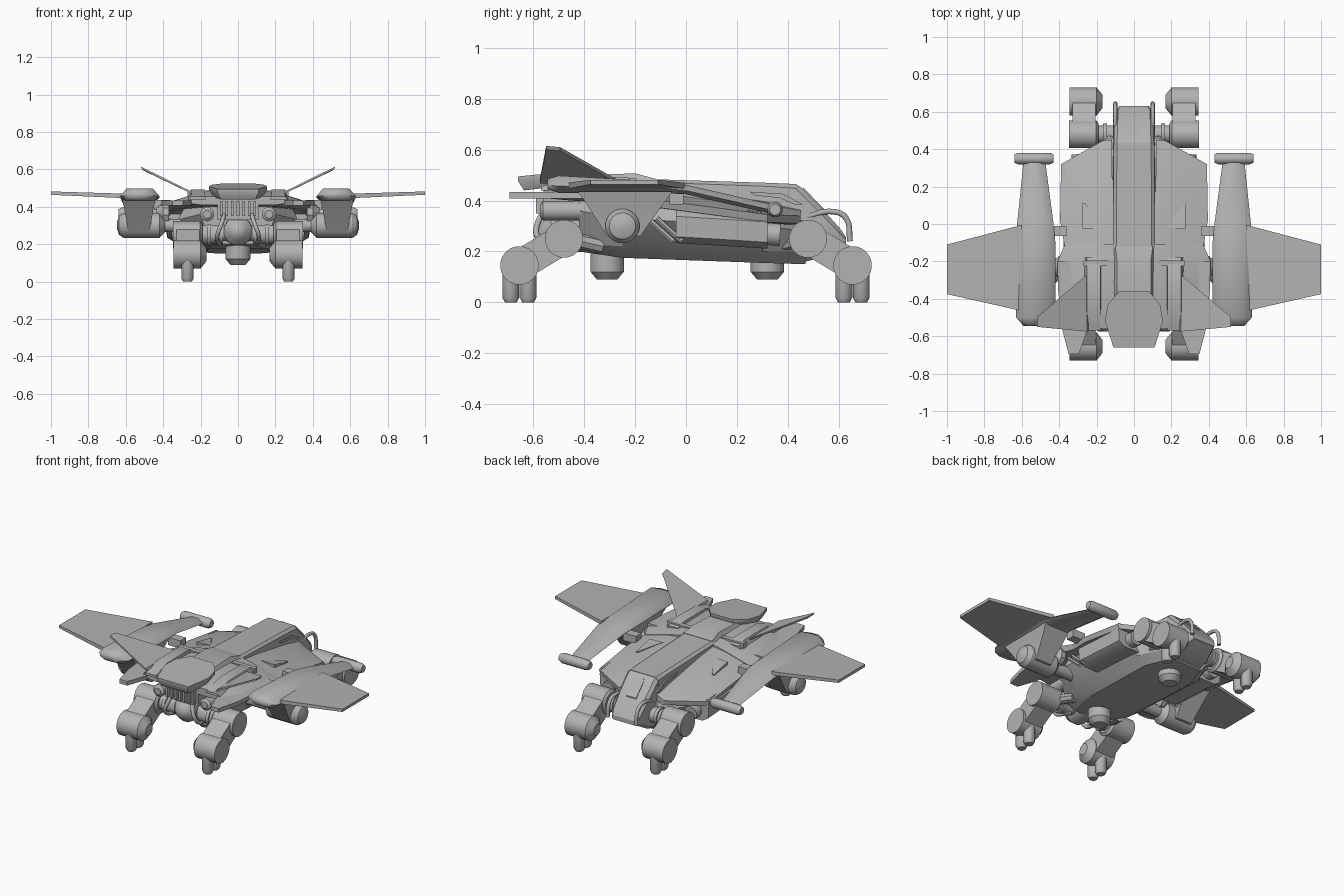
import bpy, bmesh, math
from mathutils import Vector

if "Cube" in bpy.data.objects:
    bpy.data.objects.remove(bpy.data.objects["Cube"])

metal = bpy.data.materials.new("plain grey")
metal.diffuse_color = (0.45, 0.45, 0.45, 1)
metal.use_nodes = True
metal.node_tree.nodes["Principled BSDF"].inputs["Base Color"].default_value = metal.diffuse_color


def finish(name, bm, mirror=False, angle=32):
    bmesh.ops.recalc_face_normals(bm, faces=bm.faces[:])
    me = bpy.data.meshes.new(name)
    bm.to_mesh(me)
    bm.free()
    me.materials.append(metal)
    me.shade_smooth()
    me.set_sharp_from_angle(angle=math.radians(angle))
    ob = bpy.data.objects.new(name, me)
    bpy.context.collection.objects.link(ob)
    if mirror:
        ob.modifiers.new("mirror", 'MIRROR')
    return ob


def loft(name, rings, mirror=False, angle=32):
    """Skin equal-length rings of 3D points and cap both ends."""
    bm = bmesh.new()
    vs = [[bm.verts.new(p) for p in ring] for ring in rings]
    n = len(vs[0])
    for a, b in zip(vs, vs[1:]):
        for i in range(n):
            j = (i + 1) % n
            bm.faces.new((a[i], a[j], b[j], b[i]))
    bm.faces.new(vs[0])
    bm.faces.new(vs[-1][::-1])
    return finish(name, bm, mirror, angle)


def hull(name, sections):
    """Symmetric body along y from half cross-sections (x, z), top to bottom."""
    return loft(name, [[(x, y, z) for x, z in half] +
                       [(-x, y, z) for x, z in reversed(half)] for y, half in sections], angle=22)


def turned(name, origin, axis, stations, seg=20, mirror=True):
    """Round part: stations are (distance along axis, radius)."""
    axis = Vector(axis).normalized()
    u = axis.orthogonal().normalized()
    v = axis.cross(u)
    rings = []
    for d, r in stations:
        c = Vector(origin) + axis * d
        rings.append([c + (u * math.cos(t) + v * math.sin(t)) * r
                      for t in (2 * math.pi * i / seg for i in range(seg))])
    return loft(name, rings, mirror)


def rod(name, a, b, r, seg=12, mirror=True):
    d = Vector(b) - Vector(a)
    return turned(name, a, d, [(0, r), (d.length, r)], seg, mirror)


def box(name, x, y, z, mirror=False):
    return loft(name, [[(x[0], q, z[0]), (x[1], q, z[0]), (x[1], q, z[1]), (x[0], q, z[1])]
                       for q in y], mirror)


def pipe(name, pts, r):
    for s in (-1, 1):
        cu = bpy.data.curves.new(name, 'CURVE')
        cu.dimensions = '3D'
        cu.bevel_depth, cu.bevel_resolution, cu.resolution_u = r, 2, 5
        sp = cu.splines.new('BEZIER')
        sp.bezier_points.add(len(pts) - 1)
        for bp, (x, y, z) in zip(sp.bezier_points, pts):
            bp.co = (s * x, y, z)
            bp.handle_left_type = bp.handle_right_type = 'AUTO'
        cu.use_fill_caps = True
        cu.materials.append(metal)
        bpy.context.collection.objects.link(bpy.data.objects.new(name, cu))


# Main body: lower hull, rear deck, raised spine, front deck and sloping tail
hull("lower_hull", [
    (-0.42, [(.18, .40), (.20, .36), (.16, .23), (.10, .20)]),
    (-0.25, [(.28, .41), (.32, .33), (.22, .22), (.16, .175)]),
    (0.30, [(.28, .34), (.31, .30), (.23, .20), (.17, .155)]),
    (0.47, [(.12, .32), (.15, .28), (.15, .20), (.11, .15)])])
hull("rear_deck", [
    (-0.13, [(.10, .462), (.20, .450), (.37, .405), (.36, .375), (.10, .37)]),
    (0.02, [(.10, .445), (.20, .430), (.395, .385), (.385, .355), (.10, .35)]),
    (0.32, [(.10, .395), (.20, .385), (.39, .345), (.38, .315), (.10, .31)]),
    (0.45, [(.10, .365), (.12, .360), (.16, .340), (.15, .310), (.10, .30)])])
hull("rear_spine", [
    (-0.13, [(.095, .484), (.112, .472), (.115, .40)]),
    (0.32, [(.092, .470), (.110, .456), (.118, .34)]),
    (0.435, [(.090, .465), (.108, .448), (.116, .32)])])
hull("front_deck", [
    (-0.56, [(.20, .455), (.25, .445), (.27, .42), (.20, .41)]),
    (-0.45, [(.15, .485), (.25, .465), (.38, .418), (.20, .40)]),
    (-0.20, [(.13, .480), (.25, .460), (.41, .415), (.38, .385)]),
    (-0.11, [(.12, .470), (.20, .452), (.37, .405), (.36, .375)])])
hull("front_spine", [
    (-0.42, [(.09, .50), (.12, .46)]), (-0.20, [(.09, .507), (.115, .46)]),
    (-0.12, [(.10, .486), (.11, .46)])])
hull("tail_slope", [
    (0.43, [(.090, .465), (.108, .445), (.115, .17), (.10, .155)]),
    (0.45, [(.090, .455), (.108, .430), (.115, .17), (.10, .155)]),
    (0.53, [(.088, .375), (.105, .350), (.11, .19), (.10, .175)]),
    (0.61, [(.085, .285), (.095, .265), (.09, .235), (.08, .220)]),
    (0.63, [(.070, .255), (.080, .248), (.08, .235), (.07, .228)])])
hull("tail_hatch", [
    (0.46, [(.025, .452), (.025, .43)]), (0.48, [(.033, .432), (.033, .41)]),
    (0.55, [(.033, .360), (.033, .34)])])
loft("spine_window", [[(x, y, z) for y, z in
                       ((.25, .435), (.38, .427), (.46, .385), (.43, .383), (.37, .41), (.27, .42))]
                      for x in (.105, .119)], True)

# Raised ridges, wedges and slots on the decks
loft("deck_ridge", [[(.17, y, .44), (.27, y, .44), (.25, y, z), (.18, y, z)]
                    for y, z in ((-.57, .455), (-.45, .492), (-.23, .492), (-.18, .47))], True)
box("ridge_step", (.11, .27), (-.225, -.195), (.44, .486), True)
loft("deck_wedge", [[(a, y, .37), (b, y, .37), (b, y, z), (a, y, z + .004)]
                    for y, a, b, z in ((-.025, .18, .275, .437), (.11, .26, .275, .408))], True)
loft("deck_slot", [[(.368, y, z), (.380, y, z), (.380, y, z - .02), (.368, y, z - .02)]
                   for y, z in ((.24, .362), (.32, .353))], True)

# Side engine housings with rear nozzles and brace struts
loft("engine_housing", [[(.20, y, .225 - d), (.34, y, .225 - d), (.38, y, .25 - d),
                         (.385, y, .33 - d), (.34, y, .37 - d), (.20, y, .37 - d)]
                        for y, d in ((-.04, -.008), (.10, .0), (.32, .014))], True)
rod("engine_nozzle", (.29, .30, .27), (.29, .37, .265), .045)
for k in (0, .035):
    rod("engine_brace", (.365, -.15 + k, .33), (.365, -.05 + k, .24), .011, 6)

# Flat head plate with tapered underside
outline = [(-.08, -.36), (.08, -.36), (.14, -.43), (.155, -.52),
           (.11, -.66), (-.11, -.66), (-.155, -.52), (-.14, -.43)]
loft("head_plate", [[(x * k, -.51 + (y + .51) * k, .525 + (y + .36) * .1 - d) for x, y in outline]
                    for k, d in ((1, 0), (1, .018), (.85, .055))])
box("neck_block", (-.11, .11), (-.56, -.35), (.33, .47))
for i in range(7):
    x = -.09 + i * .03
    box("neck_rib", (x - .007, x + .007), (-.59, -.55), (.35, .43))

# Front fenders over the legs
fender = [(.24, -.20), (.41, -.20), (.405, -.36), (.385, -.56), (.35, -.695), (.295, -.695),
          (.25, -.57)]
loft("fender", [[(x, y, z) for x, y in fender] for z in (.408, .434)], True)

# Front machinery: nose ball, twin barrels and hoses
turned("nose_ball", (0, -.50, .27), (0, 1, 0),
       [(-.085, .02), (-.07, .045), (-.03, .078), (.03, .08), (.12, .07)], 12, False)
turned("barrel", (.165, -.575, .36), (0, 1, 0), [(0, .022), (.012, .038), (.30, .038)], 16)
rod("front_crossbar", (-.22, -.48, .26), (.22, -.48, .26), .045, 12, False)
pipe("front_hose", [(.07, -.53, .38), (.085, -.58, .32), (.11, -.58, .25), (.10, -.46, .20)], .012)
pipe("tail_rail", [(.10, .46, .335), (.10, .59, .355), (.10, .63, .33), (.10, .645, .24)], .011)

# Slanted stabiliser fins
fin = [(.25, -.27, .482), (.515, -.495, .61), (.52, -.55, .615), (.25, -.575, .482)]
loft("stabiliser_fin", [[(x - d * .4, y, z - d) for x, y, z in fin] for d in (0, .014)], True)

# Wing booms, outer wings and tip tubes
boom = [(-.545, .47, .59, .445, .485), (-.50, .42, .63, .43, .498), (-.10, .42, .63, .43, .475),
        (0, .43, .625, .425, .462), (.34, .475, .59, .347, .385)]
loft("wing_boom", [[(a, y, lo * .6 + hi * .4), (a + .035, y, hi), (b - .035, y, hi),
                    (b, y, lo * .6 + hi * .4), (b - .03, y, lo), (a + .03, y, lo)]
                   for y, a, b, lo, hi in boom], True, 60)
loft("outer_wing", [[(x, f, z - t), (x, f, z + t), (x, r, z + t), (x, r, z - t)]
                    for x, f, r, z, t in ((.60, -.465, -.005, .458, .012),
                                          (1.0, -.375, -.11, .473, .009))], True)
turned("boom_tip_tube", (.43, .35, .365), (1, 0, 0),
       [(0, .022), (.02, .031), (.19, .031), (.21, .022)], 14)

# Hanging pylon, pivot drum and arm under each boom
loft("pylon", [[(a, f, z), (b, f, z), (b, r, z), (a, r, z)]
               for z, a, b, f, r in ((.435, .44, .62, -.425, -.055), (.40, .45, .61, -.40, -.08),
                                     (.26, .475, .585, -.31, -.18))], True)
turned("pivot_drum", (.39, -.25, .30), (1, 0, 0),
       [(0, .035), (.03, .068), (.22, .068), (.245, .052), (.257, .02)])
rod("pivot_arm", (.22, -.25, .30), (.41, -.25, .30), .035)
turned("pivot_cap", (.37, -.23, .365), (1, 0, 0), [(0, .06), (.03, .06), (.065, .03)], 10)
box("boom_bridge", (.36, .45), (-.065, -.01), (.385, .435), True)

# Four legs: hip drum, thigh, knee drum and paired toes
for s, end in ((-1, "front"), (1, "rear")):
    hip, knee = Vector((0, s * .48, .25)), Vector((0, s * .655, .145))
    turned(end + "_hip", (.19, hip.y, hip.z), (1, 0, 0),
           [(0, .06), (.012, .075), (.158, .075)])
    rod(end + "_axle", (.08, hip.y, hip.z), (.20, hip.y, hip.z), .048)
    rod(end + "_axle_collar", (.145, hip.y, hip.z), (.165, hip.y, hip.z), .058)
    side = Vector((0, knee.z - hip.z, hip.y - knee.y)).normalized() * .06
    loft(end + "_thigh", [[Vector((x, 0, 0)) + p for p in
                           (hip + side, knee + side, knee - side, hip - side)]
                          for x in (.205, .33)], True)
    turned(end + "_knee", (.168, knee.y, knee.z), (1, 0, 0),
           [(0, .035), (.032, .076), (.178, .076)])
    for y in (-.034, .034):
        turned(end + "_toe", (.27, knee.y + y, 0), (0, 0, 1),
               [(0, .024), (.018, .034), (.12, .034)], 12)
    rod(end + "_leg_brace", (.20, s * .46, .25), (.17, s * .33, .22), .03, 8)

# Belly thrusters
for y in (-.31, .32):
    turned("belly_thruster", (0, y, .09), (0, 0, 1), [(0, .042), (.03, .068), (.12, .068)], 12, False)
